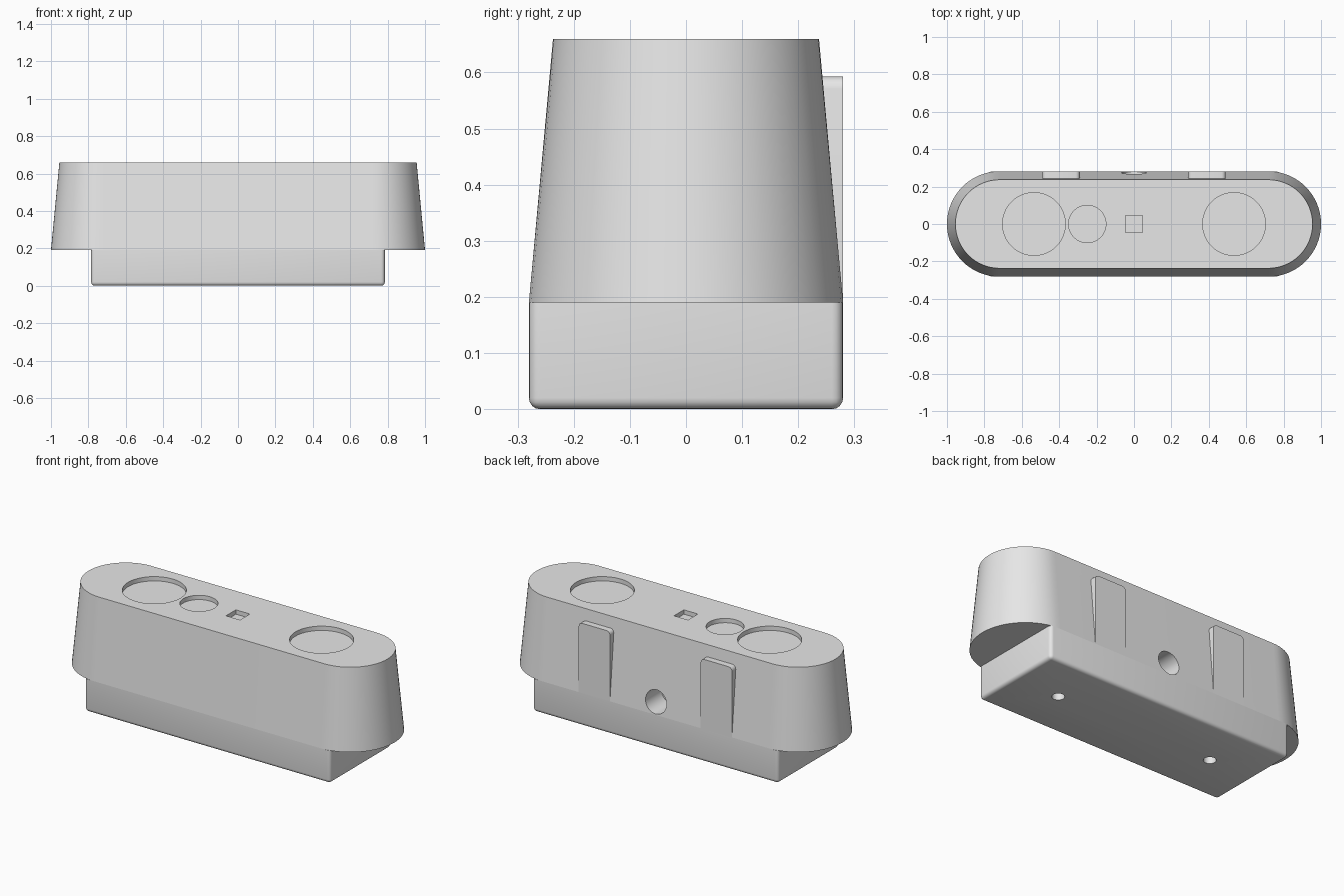
import bpy, bmesh, math

cube = bpy.data.objects.get("Cube")
if cube:
    bpy.data.objects.remove(cube)

GREY = (0.8, 0.8, 0.8, 1)
mat = bpy.data.materials.new("light_grey")
mat.use_nodes = True
mat.diffuse_color = GREY
mat.node_tree.nodes["Principled BSDF"].inputs["Base Color"].default_value = GREY


def add_object(name, bm):
    bmesh.ops.recalc_face_normals(bm, faces=bm.faces)
    mesh = bpy.data.meshes.new(name)
    bm.to_mesh(mesh)
    bm.free()
    mesh.materials.append(mat)
    obj = bpy.data.objects.new(name, mesh)
    bpy.context.collection.objects.link(obj)
    return obj


def box(name, lo, hi, radius=0, rounded=None):
    """Box between two corners; edges whose midpoint and direction pass the rule are rounded."""
    bm = bmesh.new()
    bmesh.ops.create_cube(bm, size=1)
    for v in bm.verts:
        v.co = [(a + b) / 2 + c * (b - a) for a, b, c in zip(lo, hi, v.co)]
    if rounded:
        edges = [e for e in bm.edges
                 if rounded((e.verts[0].co + e.verts[1].co) / 2, e.verts[1].co - e.verts[0].co)]
        bmesh.ops.bevel(bm, geom=edges, offset=radius, segments=4, profile=0.5, affect='EDGES')
    return add_object(name, bm)


def cylinder(name, center, radius, depth, rot_x=0):
    bm = bmesh.new()
    bmesh.ops.create_cone(bm, cap_ends=True, segments=48, radius1=radius, radius2=radius, depth=depth)
    obj = add_object(name, bm)
    obj.location = center
    obj.rotation_euler.x = rot_x
    return obj


def activate(obj):
    bpy.ops.object.select_all(action='DESELECT')
    obj.select_set(True)
    bpy.context.view_layer.objects.active = obj


def cut(obj, cutters):
    activate(obj)
    for c in cutters:
        c.hide_render = True
        mod = obj.modifiers.new("cut", 'BOOLEAN')
        mod.operation, mod.solver, mod.object = 'DIFFERENCE', 'EXACT', c
        bpy.ops.object.modifier_apply(modifier=mod.name)
        bpy.data.objects.remove(c)


TOP, LEDGE, HALF_DEPTH, ARC_X = 0.66, 0.19, 0.28, 0.718


def stadium(bm, radius, z, steps=32):
    verts = []
    for side in (1, -1):
        for i in range(steps + 1):
            a = -math.pi / 2 + math.pi * i / steps
            x, y = side * (ARC_X + radius * math.cos(a)), side * radius * math.sin(a)
            verts.append(bm.verts.new((x, max(-HALF_DEPTH, min(HALF_DEPTH, y)), z)))
    return verts


# Tapered body
bm = bmesh.new()
low, high = stadium(bm, 0.282, LEDGE), stadium(bm, 0.237, TOP)
bm.faces.new(low)
bm.faces.new(high)
for i in range(len(low)):
    j = (i + 1) % len(low)
    bm.faces.new((low[i], low[j], high[j], high[i]))
body = add_object("tapered_body", bm)

# Top recesses and rear socket
RECESS = 0.025
cutters = [cylinder("recess_cutter", (x, 0, TOP), r, 2 * RECESS)
           for x, r in ((-0.535, 0.168), (0.535, 0.168), (-0.25, 0.1))]
cutters.append(box("square_cutter", (-0.045, -0.045, TOP - RECESS), (0.045, 0.045, TOP + RECESS)))
cutters.append(cylinder("socket_cutter", (0, 0.28, 0.262), 0.067, 0.3, math.pi / 2))
cut(body, cutters)

# Base block with two screw holes below
base = box("base_block", (-0.785, -HALF_DEPTH, 0), (0.785, HALF_DEPTH, LEDGE), 0.02,
           lambda mid, d: mid.z < LEDGE - 0.01)
cut(base, [cylinder("screw_cutter", (s * 0.5, 0, 0), 0.033, 0.2) for s in (1, -1)])

# Rear mounting pads with rounded upper corners
pads = [box(name, (x - 0.1, 0.15, LEDGE), (x + 0.1, HALF_DEPTH, 0.593), 0.022,
            lambda mid, d: mid.z > 0.5 and abs(d.y) > 0.05)
        for name, x in (("left_rear_pad", 0.39), ("right_rear_pad", -0.39))]

for obj in [body, base] + pads:
    activate(obj)
    bpy.ops.object.shade_smooth_by_angle(angle=math.radians(30))
